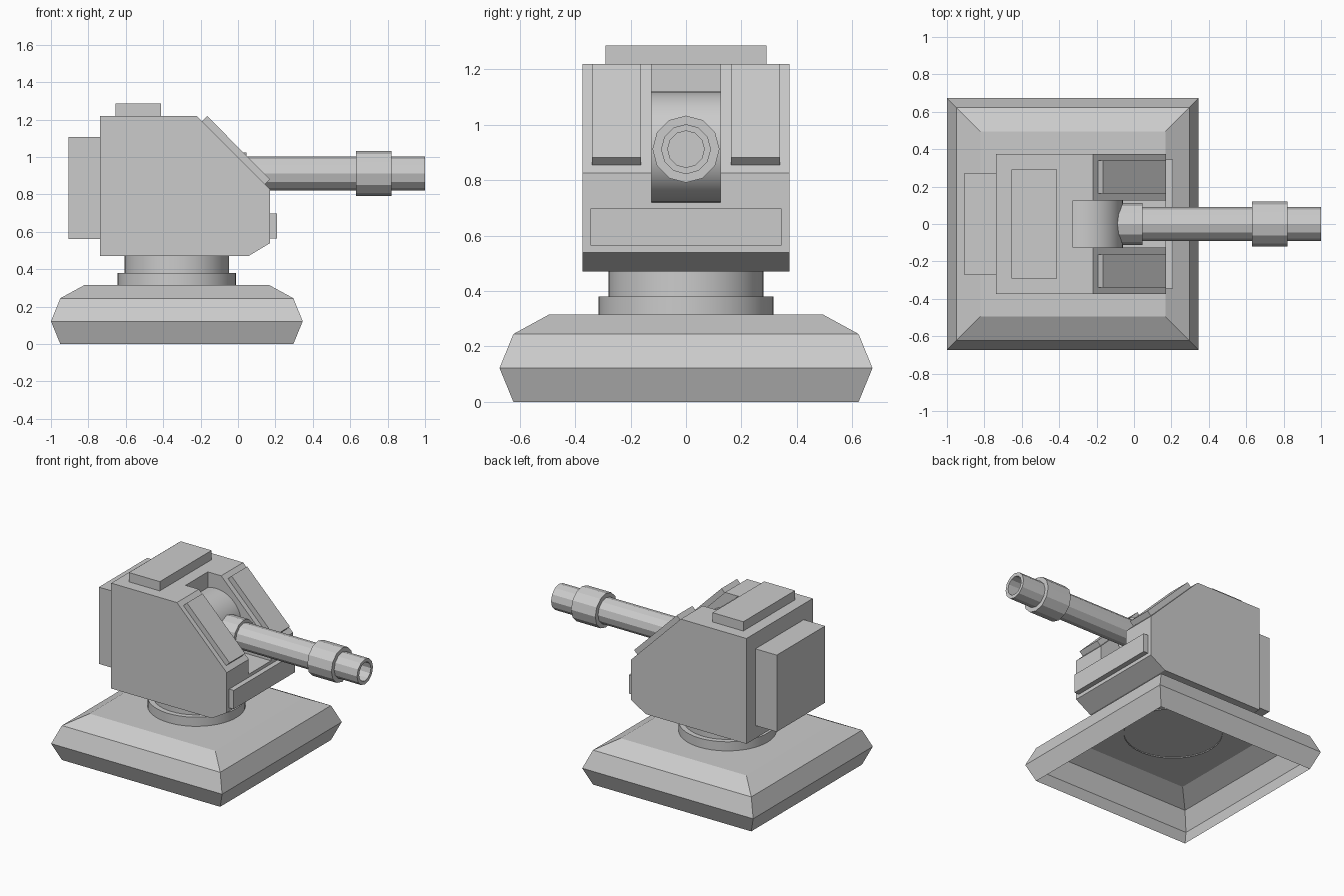
import bpy, bmesh
from math import sin, cos, pi, sqrt, radians
from mathutils import Matrix, Vector

if "Cube" in bpy.data.objects:
    bpy.data.objects.remove(bpy.data.objects["Cube"])

CX = -0.327   # turntable axis


def finish(bm, name, smooth=False):
    bmesh.ops.remove_doubles(bm, verts=bm.verts[:], dist=1e-5)
    bmesh.ops.recalc_face_normals(bm, faces=bm.faces[:])
    me = bpy.data.meshes.new(name)
    bm.to_mesh(me)
    bm.free()
    ob = bpy.data.objects.new(name, me)
    bpy.context.collection.objects.link(ob)
    if smooth:
        bpy.ops.object.select_all(action='DESELECT')
        ob.select_set(True)
        bpy.context.view_layer.objects.active = ob
        bpy.ops.object.shade_smooth_by_angle(angle=radians(35))
    return ob


def lathe(name, profile, sides, matrix, start=0.0, smooth=False):
    """Revolve (radius, height) points around local z."""
    bm = bmesh.new()
    rings = []
    for r, h in profile:
        if r == 0:
            rings.append([bm.verts.new((0, 0, h))] * sides)
        else:
            angles = [start + 2 * pi * i / sides for i in range(sides)]
            rings.append([bm.verts.new((r * cos(a), r * sin(a), h)) for a in angles])
    for lo, hi in zip(rings, rings[1:]):
        for i in range(sides):
            j = (i + 1) % sides
            quad = list(dict.fromkeys((lo[i], lo[j], hi[j], hi[i])))
            bm.faces.new(quad)
    bm.transform(matrix)
    return finish(bm, name, smooth)


def extrude_y(name, profile, y0, y1):
    """Extrude an (x, z) outline from y0 to y1."""
    bm = bmesh.new()
    face = bm.faces.new([bm.verts.new((x, y0, z)) for x, z in profile])
    ext = bmesh.ops.extrude_face_region(bm, geom=[face])
    moved = [v for v in ext['geom'] if isinstance(v, bmesh.types.BMVert)]
    bmesh.ops.translate(bm, verts=moved, vec=Vector((0, y1 - y0, 0)))
    return finish(bm, name)


def box(name, x0, x1, half_y, z0, z1):
    return extrude_y(name, [(x0, z0), (x1, z0), (x1, z1), (x0, z1)], -half_y, half_y)


axis_z = Matrix.Translation((CX, 0, 0))

# Square base, an open shell underneath
base = [(0.623, 0), (0.673, 0.122), (0.623, 0.245), (0.495, 0.315), (0, 0.315)]
lathe("base", [(r * sqrt(2), h) for r, h in base], 4, axis_z, pi / 4)

# Stepped turntable
lathe("turntable", [(0.316, 0.307), (0.316, 0.38), (0.28, 0.38), (0.28, 0.475)],
      48, axis_z, smooth=True)

# Turret body with the gun slot cut out
body = extrude_y("turret_body", [(-0.737, 0.47), (0.055, 0.47), (0.172, 0.54),
                                 (0.172, 0.826), (-0.22, 1.22), (-0.737, 1.22)],
                 -0.373, 0.373)
cutter = box("slot_cutter", -0.325, 0.4, 0.125, 0.72, 1.4)
cutter.hide_render = True
cut = body.modifiers.new("slot", 'BOOLEAN')
cut.operation = 'DIFFERENCE'
cut.solver = 'EXACT'
cut.object = cutter
bpy.context.view_layer.objects.active = body
bpy.ops.object.modifier_apply(modifier=cut.name)
bpy.data.objects.remove(cutter)

# Rounded gun mount in the slot
lathe("gun_mount", [(0, -0.1245), (0.2, -0.1245), (0.2, 0.1245), (0, 0.1245)], 48,
      Matrix.Translation((-0.26, 0, 0.92)) @ Matrix.Rotation(pi / 2, 4, 'X'), smooth=True)

# Barrel with root collar, sleeve and hollow muzzle
lathe("barrel", [(0, -0.1), (0.112, -0.1), (0.112, 0.045), (0.09, 0.045),
                 (0.09, 0.63), (0.121, 0.63), (0.121, 0.82), (0.09, 0.82),
                 (0.09, 1.0), (0.066, 1.0), (0.066, 0.8), (0, 0.8)], 12,
      Matrix.Translation((0, 0, 0.912)) @ Matrix.Rotation(pi / 2, 4, 'Y'))

# Sloped armour panels either side of the gun
panel = [(-0.165, 1.219), (0.171, 0.882), (0.144, 0.855), (-0.192, 1.192)]
for side, y0, y1 in (("left", 0.163, 0.339), ("right", -0.339, -0.163)):
    extrude_y("armour_panel_" + side, panel, y0, y1)

# Front plate, roof hatch and rear box
box("front_plate", 0.172, 0.208, 0.345, 0.565, 0.698)
box("roof_hatch", -0.655, -0.412, 0.291, 1.22, 1.286)
box("rear_box", -0.905, -0.737, 0.272, 0.562, 1.108)
